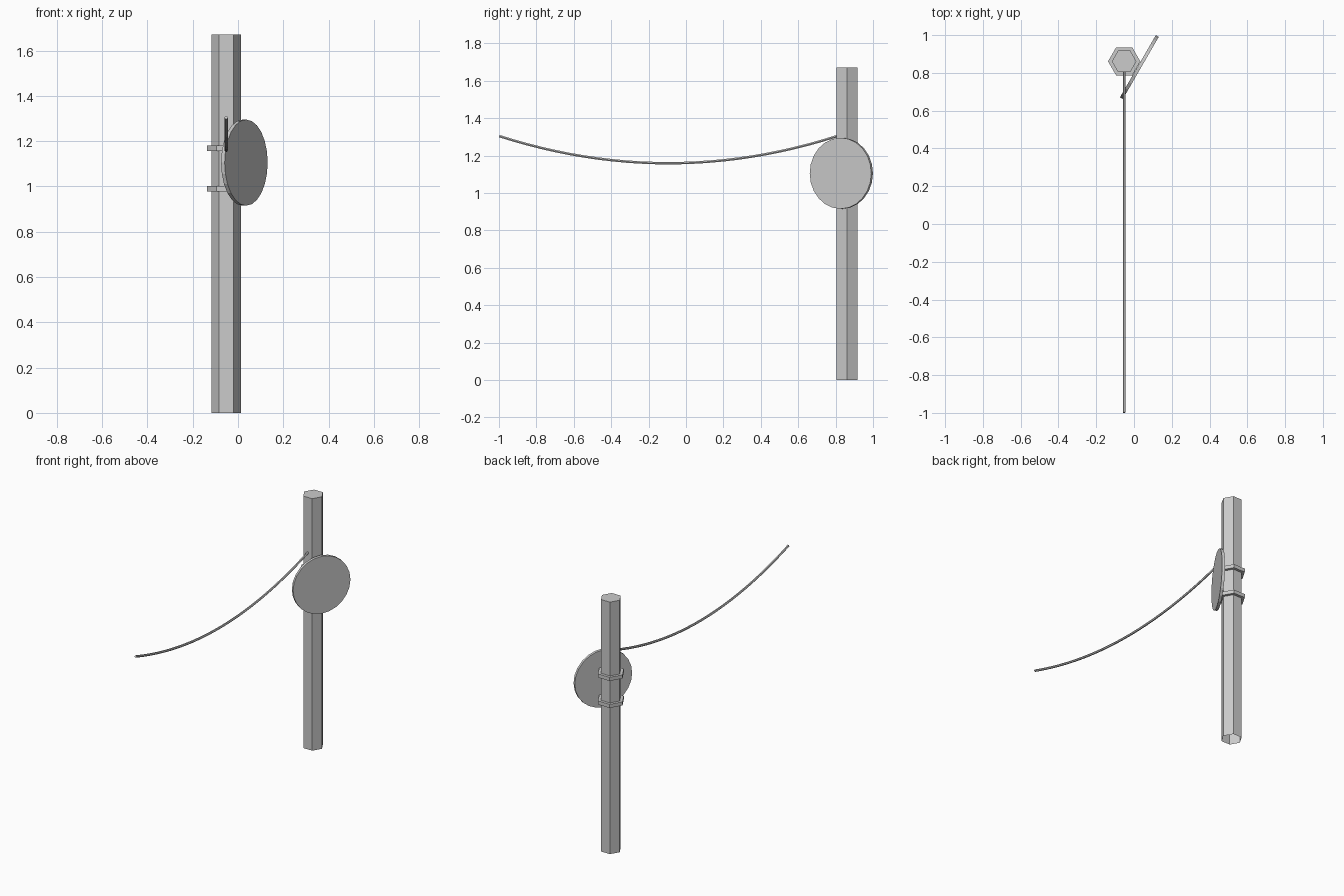
import bpy, bmesh, math
from mathutils import Matrix, Vector

if "Cube" in bpy.data.objects:
    bpy.data.objects.remove(bpy.data.objects["Cube"])

POST_X, POST_Y = -0.052, 0.861


def prism(name, sides, radius, depth, matrix, open_bottom=False):
    """Flat-shaded prism centred on its matrix, with a corner on local +x."""
    bm = bmesh.new()
    ring = [bm.verts.new((radius * math.cos(math.tau * i / sides),
                          radius * math.sin(math.tau * i / sides),
                          -depth / 2)) for i in range(sides)]
    base = bm.faces.new(ring)
    top = bmesh.ops.extrude_face_region(bm, geom=[base], use_keep_orig=True)
    bmesh.ops.translate(bm, vec=(0, 0, depth),
                        verts=[v for v in top["geom"] if isinstance(v, bmesh.types.BMVert)])
    bmesh.ops.recalc_face_normals(bm, faces=bm.faces)
    if open_bottom:
        bmesh.ops.delete(bm, geom=[base], context='FACES_ONLY')
    bm.transform(matrix)
    mesh = bpy.data.meshes.new(name)
    bm.to_mesh(mesh)
    bm.free()
    obj = bpy.data.objects.new(name, mesh)
    bpy.context.collection.objects.link(obj)
    return obj


# Hexagonal post, hollow-looking from below
prism("post", 6, 0.065, 1.67, Matrix.Translation((POST_X, POST_Y, 0.835)), open_bottom=True)

# Two clamp bands around the post
for i, z in enumerate((0.99, 1.169)):
    prism(f"clamp_band_{i + 1}", 6, 0.0855, 0.024, Matrix.Translation((POST_X, POST_Y, z)))

# Round plate standing against one face of the post
normal = Vector((math.cos(math.radians(-30)), math.sin(math.radians(-30)), 0))
thick = 0.018
centre = Vector((0.036, 0.826, 1.105)) - normal * thick / 2
plate_matrix = (Matrix.Translation(centre) @ Matrix.Rotation(math.radians(-30), 4, 'Z')
                @ Matrix.Rotation(math.radians(90), 4, 'Y'))
prism("round_plate", 24, 0.19, thick, plate_matrix)

# Sagging cable: parabola swept with a round bevel
curve = bpy.data.curves.new("cable", 'CURVE')
curve.dimensions = '3D'
curve.bevel_depth = 0.0075
curve.bevel_resolution = 1
curve.use_fill_caps = True
steps, y0, y1 = 24, -0.998, 0.808
spline = curve.splines.new('POLY')
spline.points.add(steps)
for i, p in enumerate(spline.points):
    t = 2 * i / steps - 1
    p.co = (POST_X, y0 + (y1 - y0) * i / steps, 1.159 + 0.145 * t * t, 1)
cable = bpy.data.objects.new("cable", curve)
bpy.context.collection.objects.link(cable)
bpy.context.view_layer.objects.active = cable
cable.select_set(True)
bpy.ops.object.convert(target='MESH')
bpy.ops.object.shade_flat()
